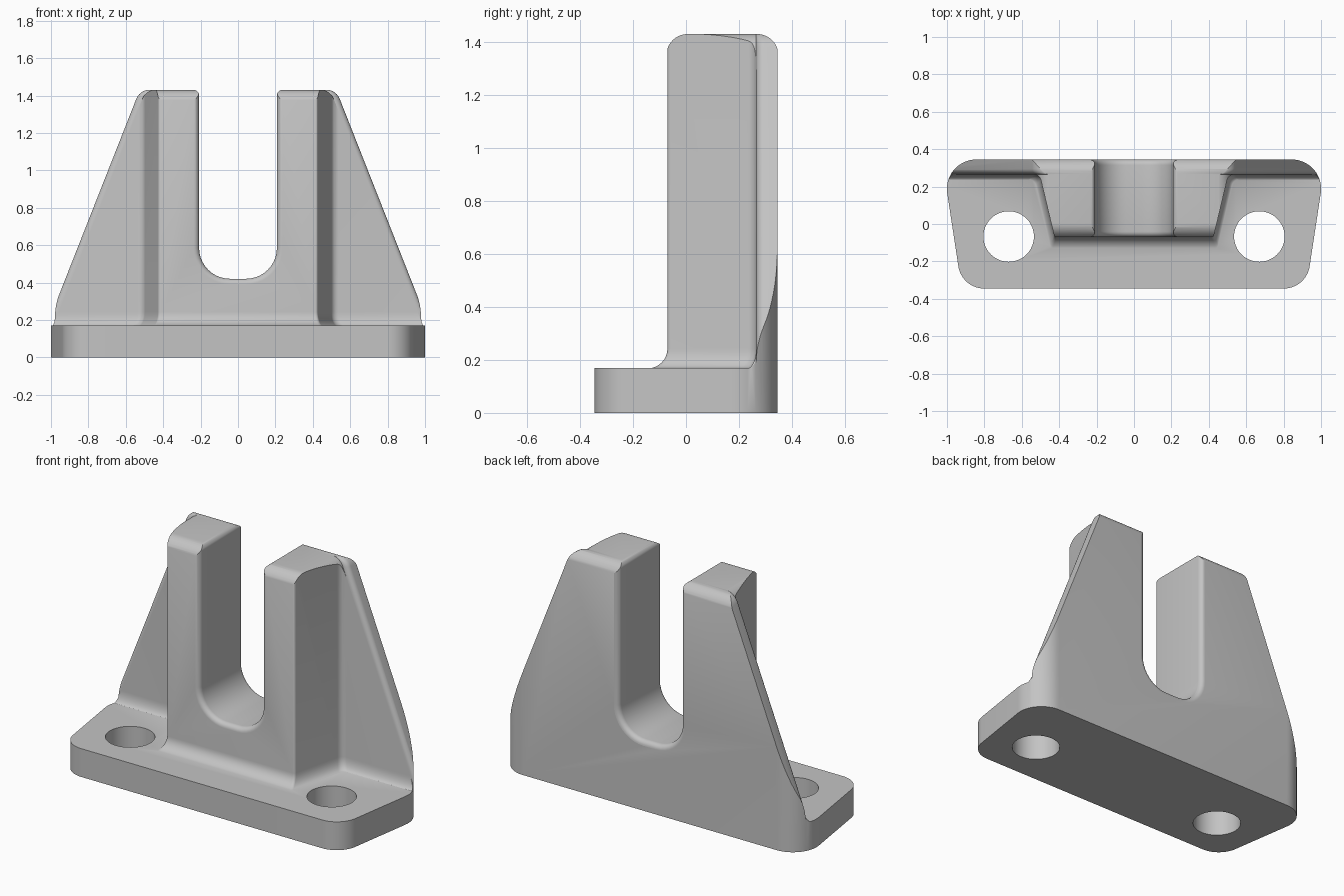
import bpy, bmesh, math
from mathutils import Vector

if "Cube" in bpy.data.objects:
    bpy.data.objects.remove(bpy.data.objects["Cube"])


def rounded(points, seg=10):
    """Closed 2D outline from (x, y, radius) corners, each turned into an arc."""
    out, n = [], len(points)
    for i, (x, y, r) in enumerate(points):
        p = Vector((x, y))
        if r <= 0:
            out.append(p)
            continue
        a = (Vector(points[i - 1][:2]) - p).normalized()
        b = (Vector(points[(i + 1) % n][:2]) - p).normalized()
        half = a.angle(b) / 2
        centre = p + (a + b).normalized() * (r / math.sin(half))
        t = r / math.tan(half)
        v0, v1 = p + a * t - centre, p + b * t - centre
        sweep = v0.angle_signed(v1)
        for k in range(seg + 1):
            ang = -sweep * k / seg
            c, s = math.cos(ang), math.sin(ang)
            out.append(centre + Vector((c * v0.x - s * v0.y, s * v0.x + c * v0.y)))
    return out


def mirrored(right):
    """Complete a right-half corner list with its mirror image."""
    return right + [(-x, y, r) for x, y, r in reversed(right)]


def loft(name, rings, axis):
    """Solid through (position, outline) rings stacked along an axis."""
    place = {'x': lambda p, d: (d, p.x, p.y),
             'y': lambda p, d: (p.x, d, p.y),
             'z': lambda p, d: (p.x, p.y, d)}[axis]
    bm = bmesh.new()
    loops = [[bm.verts.new(place(p, d)) for p in ring] for d, ring in rings]
    n = len(loops[0])
    for lo, hi in zip(loops, loops[1:]):
        for i in range(n):
            j = (i + 1) % n
            bm.faces.new((lo[i], lo[j], hi[j], hi[i]))
    bm.faces.new(loops[0])
    bm.faces.new(loops[-1])
    bmesh.ops.recalc_face_normals(bm, faces=bm.faces)
    me = bpy.data.meshes.new(name)
    bm.to_mesh(me)
    bm.free()
    ob = bpy.data.objects.new(name, me)
    bpy.context.collection.objects.link(ob)
    return ob


def combine(ob, tool, operation):
    """Apply a boolean and discard the tool."""
    mod = ob.modifiers.new(operation, 'BOOLEAN')
    mod.object, mod.operation, mod.solver = tool, operation, 'EXACT'
    bpy.context.view_layer.objects.active = ob
    bpy.ops.object.modifier_apply(modifier=mod.name)
    bpy.data.objects.remove(tool, do_unlink=True)


TOP, PLATE, BACK, FRONT, WALL = 1.43, 0.17, 0.345, -0.07, 0.265
COVE, EDGE = 0.075, 0.03


# Upright: block and back wall in one plan, flared by a cove at the foot
def upright_plan(o):
    h = o * 0.45
    return rounded(mirrored([(0.425 + h * 0.8, FRONT - o, 0.015),
                             (0.505 + h, WALL - h, 0.04),
                             (1.2, WALL - h, 0), (1.2, 0.5, 0)]), 6)


rings = [(0.1, upright_plan(COVE))]
for k in range(9):
    a = math.pi / 2 * k / 8
    rings.append((PLATE - 0.002 + COVE * (1 - math.cos(a)),
                  upright_plan(COVE * (1 - math.sin(a)))))
rings.append((1.6, upright_plan(0)))
bracket = loft("bracket", rings, 'z')

# Rounded top, front to back
side = rounded([(-0.3, 0.0, 0), (0.349, 0.0, 0), (0.349, TOP, 0.08),
                (FRONT - 0.004, TOP, 0.08), (FRONT - 0.004, 0.7, 0), (-0.3, 0.7, 0)])
combine(bracket, loft("side_profile", [(-1.5, side), (1.5, side)], 'x'), 'INTERSECT')


# Sloping wall ends with a rounded front edge
def slope_profile(o):
    d = o * 1.075
    x = lambda z: 0.525 + (TOP - z) * 0.394 - d
    return rounded(mirrored([(x(0), 0.0, 0), (x(TOP + 0.002), TOP + 0.002, 0.08)]))


rings = [(-0.6, slope_profile(EDGE))]
for k in range(7):
    a = math.pi / 2 * k / 6
    rings.append((WALL + EDGE * (1 - math.cos(a)), slope_profile(EDGE * (1 - math.sin(a)))))
rings.append((0.6, slope_profile(0)))
combine(bracket, loft("slope_cutter", rings, 'y'), 'INTERSECT')


# U-shaped slot with rounded mouth edges
def slot_profile(o):
    w = 0.208 + o
    return rounded(mirrored([(w, 0.42 - o, 0.165 + o), (w, TOP, 0.03),
                             (w + 0.06, TOP + 0.001, 0), (w + 0.06, 1.7, 0)]))


steps = [math.pi / 2 * k / 6 for k in range(7)]
rings = [(-0.5, slot_profile(EDGE))]
rings += [(FRONT + EDGE * (1 - math.cos(a)), slot_profile(EDGE * (1 - math.sin(a)))) for a in steps]
rings += [(BACK - EDGE * (1 - math.cos(a)), slot_profile(EDGE * (1 - math.sin(a))))
          for a in reversed(steps)]
rings.append((0.6, slot_profile(EDGE)))
combine(bracket, loft("slot_cutter", rings, 'y'), 'DIFFERENCE')

# Base plate, then the whole part trimmed to the rounded base outline
slab = rounded(mirrored([(1.4, -0.8, 0), (1.4, 0.8, 0)]))
combine(bracket, loft("base_plate", [(0, slab), (PLATE, slab)], 'z'), 'UNION')
outline = rounded(mirrored([(0.921, -BACK, 0.14), (1.026, BACK, 0.157)]), 16)
combine(bracket, loft("outline_cutter", [(-0.2, outline), (2, outline)], 'z'), 'INTERSECT')

# Bolt holes
for s in (-1, 1):
    hole = [Vector((s * 0.67 + 0.135 * math.cos(math.tau * i / 48),
                    -0.067 + 0.135 * math.sin(math.tau * i / 48))) for i in range(48)]
    combine(bracket, loft("hole_cutter", [(-0.2, hole), (0.5, hole)], 'z'), 'DIFFERENCE')

# Colour and shading
grey = bpy.data.materials.new("plain grey")
grey.diffuse_color = (0.55, 0.55, 0.55, 1)
grey.use_nodes = True
grey.node_tree.nodes["Principled BSDF"].inputs["Base Color"].default_value = grey.diffuse_color
bracket.data.materials.clear()
bracket.data.materials.append(grey)
for f in bracket.data.polygons:
    f.material_index = 0
bpy.ops.object.select_all(action='DESELECT')
bracket.select_set(True)
bpy.context.view_layer.objects.active = bracket
bpy.ops.object.shade_smooth_by_angle(angle=math.radians(30))
